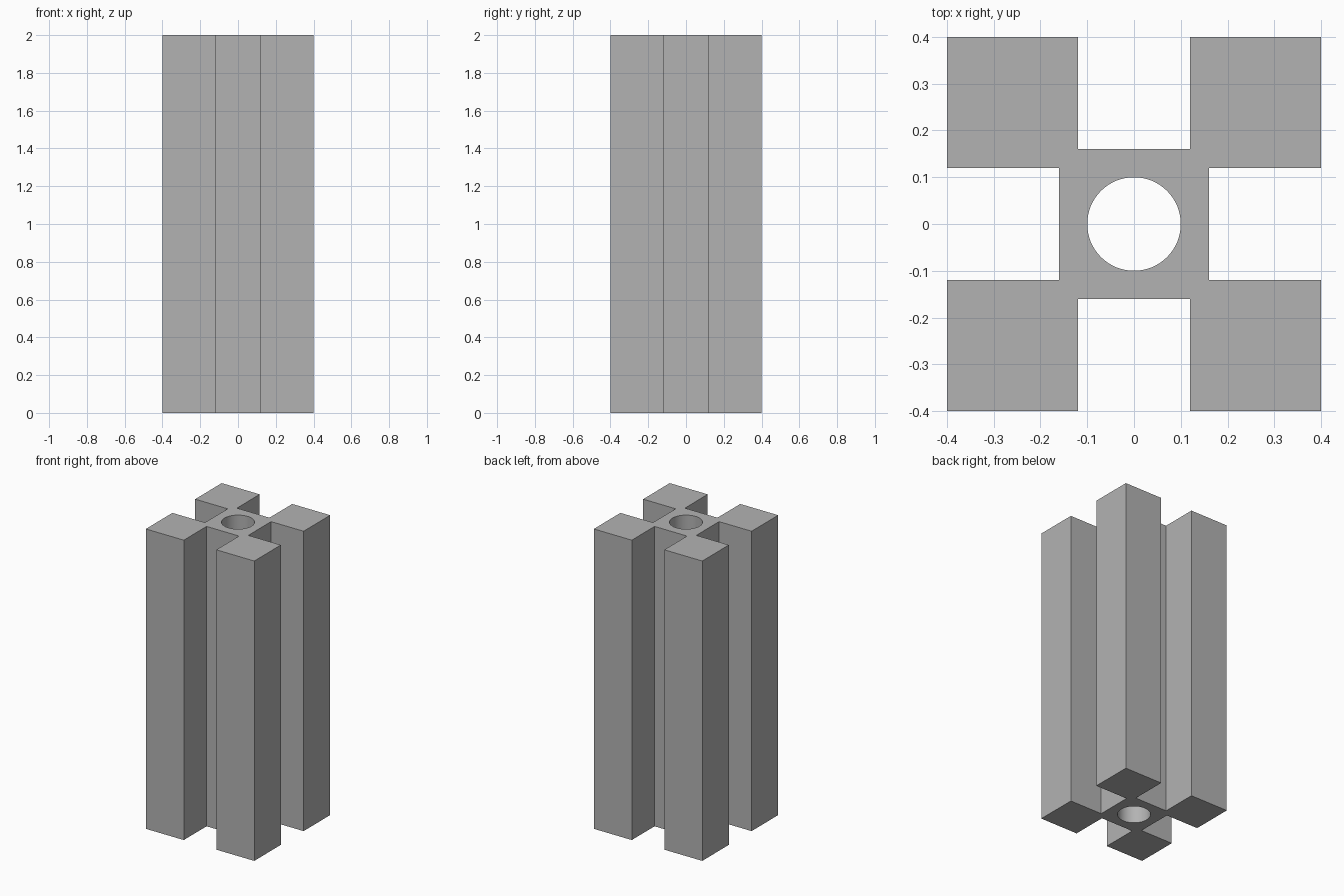
import bpy, bmesh
from math import pi, radians
from mathutils import Matrix, Vector

cube = bpy.data.objects.get("Cube")
if cube:
    bpy.data.objects.remove(cube, do_unlink=True)

HALF, SLOT, CORE, BORE, HEIGHT = 0.4, 0.12, 0.16, 0.1, 2.0
BORE_SIDES = 64

metal = bpy.data.materials.new("grey metal")
metal.use_nodes = True
colour = (0.45, 0.45, 0.45, 1)
metal.diffuse_color = colour
metal.node_tree.nodes["Principled BSDF"].inputs["Base Color"].default_value = colour


def add_loop(bm, points):
    verts = [bm.verts.new(p) for p in points]
    return [bm.edges.new((v, verts[i - 1])) for i, v in enumerate(verts)]


# One quarter of the slotted outline, turned four times
quarter = [(CORE, -SLOT), (CORE, SLOT), (HALF, SLOT), (HALF, HALF), (SLOT, HALF)]
outline = [Matrix.Rotation(k * pi / 2, 3, 'Z') @ Vector((x, y, 0))
           for k in range(4) for x, y in quarter]
bore = [Matrix.Rotation(2 * pi * i / BORE_SIDES, 3, 'Z') @ Vector((BORE, 0, 0))
        for i in range(BORE_SIDES)]

# Fill the section around the bore and extrude it to full height
bm = bmesh.new()
edges = add_loop(bm, outline) + add_loop(bm, bore)
bmesh.ops.triangle_fill(bm, use_beauty=True, use_dissolve=False, edges=edges)
extruded = bmesh.ops.extrude_face_region(bm, geom=bm.faces[:], use_keep_orig=True)
top = [g for g in extruded["geom"] if isinstance(g, bmesh.types.BMVert)]
bmesh.ops.translate(bm, verts=top, vec=(0, 0, HEIGHT))
bmesh.ops.recalc_face_normals(bm, faces=bm.faces[:])

mesh = bpy.data.meshes.new("slotted_extrusion")
bm.to_mesh(mesh)
bm.free()
mesh.materials.append(metal)
extrusion = bpy.data.objects.new("slotted_extrusion", mesh)
bpy.context.collection.objects.link(extrusion)

# Smooth bore wall, sharp corners elsewhere
bpy.ops.object.select_all(action='DESELECT')
extrusion.select_set(True)
bpy.context.view_layer.objects.active = extrusion
bpy.ops.object.shade_smooth_by_angle(angle=radians(30))
